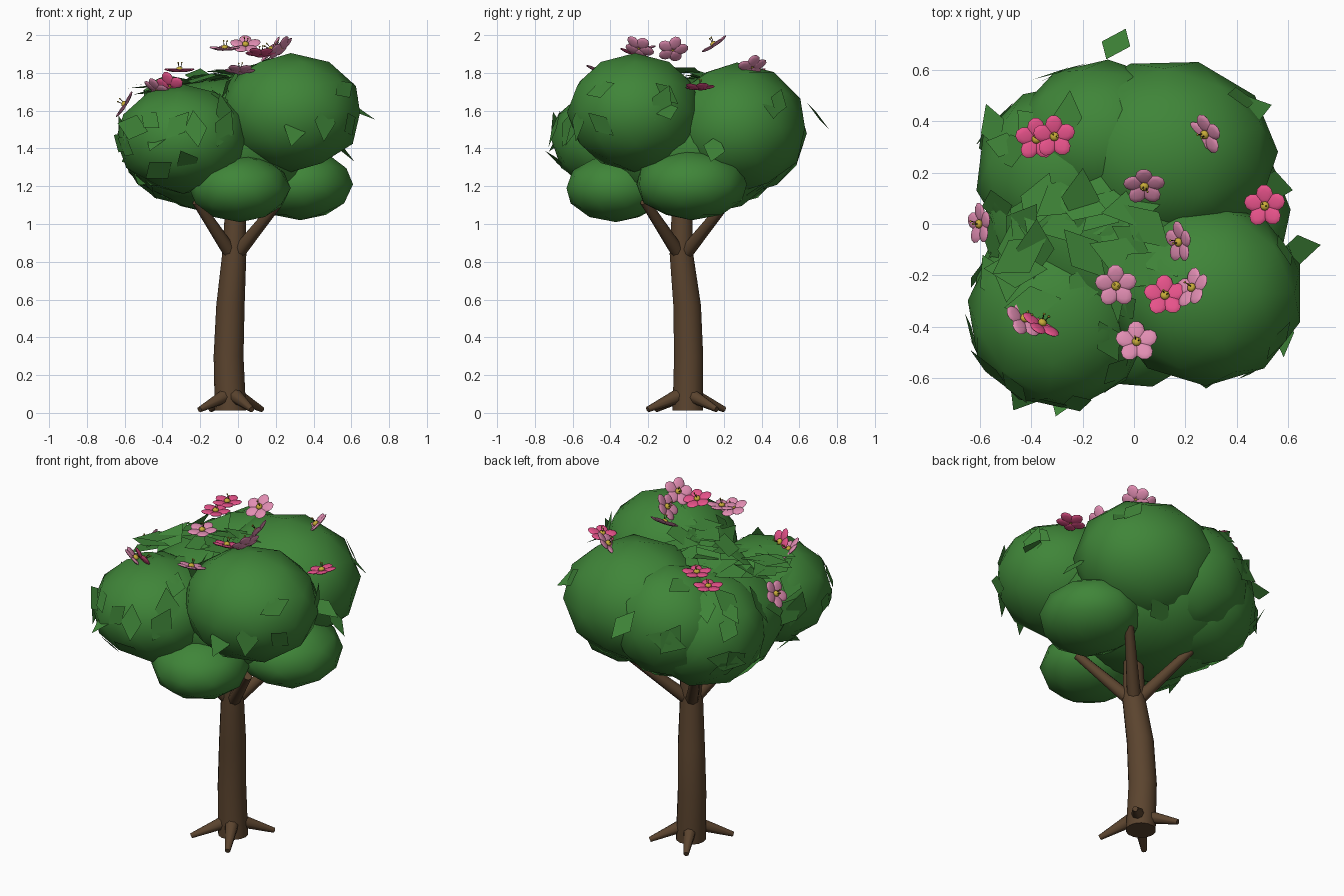
import bpy, bmesh, math, random
from mathutils import Vector, Matrix

if "Cube" in bpy.data.objects:
    bpy.data.objects.remove(bpy.data.objects["Cube"])

random.seed(11)

def material(name, rgb):
    m = bpy.data.materials.new(name)
    m.diffuse_color = (*rgb, 1)
    m.use_nodes = True
    m.node_tree.nodes["Principled BSDF"].inputs["Base Color"].default_value = m.diffuse_color
    return m

BARK = material("bark brown", (0.105, 0.058, 0.028))
GREEN = material("leaf green", (0.05, 0.235, 0.04))
PALE = material("pale pink", (0.76, 0.27, 0.45))
HOT = material("hot pink", (0.84, 0.09, 0.27))
YELLOW = material("pollen yellow", (0.58, 0.41, 0.04))
DARK = material("dark brown", (0.03, 0.015, 0.01))

def finish(name, bm, mats, smooth=True):
    me = bpy.data.meshes.new(name)
    for f in bm.faces:
        f.smooth = smooth
    bm.to_mesh(me)
    bm.free()
    for m in mats:
        me.materials.append(m)
    ob = bpy.data.objects.new(name, me)
    bpy.context.collection.objects.link(ob)
    if smooth:
        bpy.ops.object.select_all(action='DESELECT')
        ob.select_set(True)
        bpy.context.view_layer.objects.active = ob
        bpy.ops.object.shade_smooth_by_angle(angle=math.radians(50))
    return ob

def tube(bm, path, sides, horizontal=False, mat=0):
    """Capped tube through (x, y, z, radius) points."""
    pts = [Vector(p[:3]) for p in path]
    rings = []
    for i, p in enumerate(pts):
        d = pts[min(i + 1, len(pts) - 1)] - pts[max(i - 1, 0)]
        q = Vector((0, 0, 1)).rotation_difference(d) if not horizontal else Matrix.Identity(3).to_quaternion()
        rings.append([bm.verts.new(p + q @ Vector((path[i][3] * math.cos(a), path[i][3] * math.sin(a), 0)))
                      for a in (2 * math.pi * k / sides for k in range(sides))])
    faces = [bm.faces.new((r[k], r[(k + 1) % sides], s[(k + 1) % sides], s[k]))
             for r, s in zip(rings, rings[1:]) for k in range(sides)]
    faces += [bm.faces.new(rings[0][::-1]), bm.faces.new(rings[-1])]
    for f in faces:
        f.material_index = mat

def ball(bm, matrix, sub, mat=0):
    r = bmesh.ops.create_icosphere(bm, subdivisions=sub, radius=1, matrix=matrix)
    for f in {f for v in r["verts"] for f in v.link_faces}:
        f.material_index = mat

# trunk with a slight bend
bm = bmesh.new()
tube(bm, [(-0.04, 0.01, 0.012, 0.083), (-0.05, 0.014, 0.3, 0.079), (-0.04, 0.006, 0.57, 0.075),
          (-0.02, -0.024, 0.84, 0.064), (-0.01, -0.02, 1.2, 0.05)], 14, True)
finish("trunk", bm, [BARK])

# roots
for i, a in enumerate(map(math.radians, (45, 118, 223, 298))):
    c, s = math.cos(a), math.sin(a)
    bm = bmesh.new()
    tube(bm, [(-0.035 + c * 0.05, s * 0.05, 0.088, 0.038), (-0.035 + c * 0.23, s * 0.23, 0.018, 0.015)], 8)
    finish("root_%d" % (i + 1), bm, [BARK])

# branches on the diagonals
for i in range(4):
    a = math.radians(45 + 90 * i)
    c, s = math.cos(a), math.sin(a)
    bm = bmesh.new()
    tube(bm, [(-0.02 + c * 0.03, -0.02 + s * 0.03, 0.85, 0.038), (c * 0.31, s * 0.31, 1.12, 0.025)], 8)
    finish("branch_%d" % (i + 1), bm, [BARK])

# canopy blobs: centre, radii
BLOBS = [((0.28, -0.27, 1.59), (0.385, 0.36, 0.315)),
         ((-0.29, -0.35, 1.45), (0.36, 0.37, 0.29)),
         ((0.13, 0.27, 1.51), (0.43, 0.375, 0.345)),
         ((-0.25, 0.20, 1.42), (0.37, 0.35, 0.33)),
         ((-0.07, 0.03, 1.41), (0.53, 0.52, 0.37)),
         ((0.01, -0.37, 1.19), (0.27, 0.27, 0.18)),
         ((0.33, 0.03, 1.21), (0.28, 0.30, 0.19)),
         ((-0.12, 0.33, 1.48), (0.35, 0.31, 0.32))]
for i, (c, r) in enumerate(BLOBS):
    bm = bmesh.new()
    ball(bm, Matrix.Translation(c) @ Matrix.Diagonal((*r, 1)) @ Matrix.Rotation(i * 0.8, 4, 'Z'), 2)
    ob = finish("canopy_%d" % (i + 1), bm, [GREEN])
    for p in ob.data.polygons:
        p.use_smooth = True

# loose leaves: diamonds scattered where the canopy is exposed
def add_leaf(bm, p, n, size, tilt=0.2):
    t = n.orthogonal().normalized()
    t.rotate(Matrix.Rotation(random.uniform(0, 6.28), 3, n))
    t = (t + n * random.uniform(-tilt, tilt)).normalized()
    s = n.cross(t).normalized()
    L, W = size, size * 0.3
    v = [bm.verts.new(p + q) for q in (-t * L * 0.5, s * W, t * L * 0.5, -s * W)]
    bm.faces.new((v[0], v[3], v[2], v[1]))

def inside(p, skip):
    return any(sum(((p[k] - c[k]) / r[k]) ** 2 for k in range(3)) < 0.95
               for j, (c, r) in enumerate(BLOBS) if j != skip)

bm = bmesh.new()
count = 0
while count < 40:
    i = random.choice((0, 1, 1, 2, 3, 3, 4, 7))
    c, r = BLOBS[i]
    d = Vector((random.gauss(-0.3, 1), random.gauss(0, 1), random.gauss(0.3, 0.7))).normalized()
    p = Vector([c[k] + d[k] * r[k] * 0.975 for k in range(3)])
    if inside(p, i):
        continue
    n = Vector([d[k] / r[k] for k in range(3)]).normalized()
    add_leaf(bm, p, n, random.uniform(0.17, 0.24), 0.3)
    count += 1
# dense tuft in the hollow at the top left
for _ in range(24):
    p = Vector((random.uniform(-0.5, 0.05), random.uniform(-0.2, 0.1), 0))
    p.z = 1.77 + 0.15 * p.x + random.uniform(-0.02, 0.05)
    add_leaf(bm, p, Vector((random.uniform(-.4, .2), random.uniform(-.3, .3), 1)).normalized(), 0.25)
# leaves sticking out of the outline
for p in ((0.64, -0.1, 1.6), (-0.07, 0.70, 1.57), (-0.55, 0.38, 1.55), (0.46, 0.45, 1.62),
          (-0.43, -0.66, 1.45), (0.3, -0.6, 1.5), (0.55, 0.15, 1.4)):
    add_leaf(bm, Vector(p), Vector((p[0], p[1], 0.5)).normalized(), 0.2, 0.4)
finish("leaves", bm, [GREEN], False)

# blossoms: position, facing direction, petal colour
FLOWERS = [((-0.38, 0.33, 1.74), (0, 0, 1), HOT), ((-0.31, 0.34, 1.81), (0, 0, 1), HOT),
           ((0.04, 0.15, 1.945), (0, -0.55, 0.83), PALE), ((0.28, 0.35, 1.83), (-0.6, -0.3, 0.7), PALE),
           ((0.51, 0.07, 1.72), (-0.2, 0, 1), HOT), ((0.18, -0.07, 1.92), (-0.75, -0.1, 0.55), PALE),
           ((-0.07, -0.24, 1.925), (0, -0.1, 1), PALE), ((0.12, -0.28, 1.90), (0, 0.3, 1), HOT),
           ((0.23, -0.25, 1.93), (-0.6, 0.3, 0.6), PALE), ((0.01, -0.46, 1.81), (0, 0.3, 1), PALE),
           ((-0.43, -0.37, 1.71), (0.5, 0.4, 0.7), PALE), ((-0.36, -0.39, 1.73), (0.4, 0.7, 0.5), HOT),
           ((-0.595, 0.0, 1.63), (-0.8, 0, 0.5), PALE)]
for i, (pos, facing, colour) in enumerate(FLOWERS):
    bm = bmesh.new()
    for k in range(5):
        ball(bm, Matrix.Rotation(math.radians(72 * k + 20), 4, 'Z') @ Matrix.Translation((0.044, 0, 0.004))
             @ Matrix.Rotation(-0.15, 4, 'Y') @ Matrix.Diagonal((0.040, 0.034, 0.008, 1)), 2)
    ball(bm, Matrix.Translation((0, 0, 0.01)) @ Matrix.Diagonal((0.018, 0.018, 0.014, 1)), 2, 1)
    for k in range(2):  # dark stamens with pollen tips
        x, y = 0.012 * math.cos(k * 2.1), 0.012 * math.sin(k * 2.1)
        tube(bm, [(x * 0.4, y * 0.4, 0.01, 0.002), (x, y, 0.042, 0.002)], 5, True, 2)
        ball(bm, Matrix.Translation((x, y, 0.044)) @ Matrix.Scale(0.005, 4), 1, 1)
    ob = finish("blossom_%d" % (i + 1), bm, [colour, YELLOW, DARK])
    q = Vector((0, 0, 1)).rotation_difference(Vector(facing))
    ob.matrix_world = Matrix.Translation(pos) @ q.to_matrix().to_4x4()
